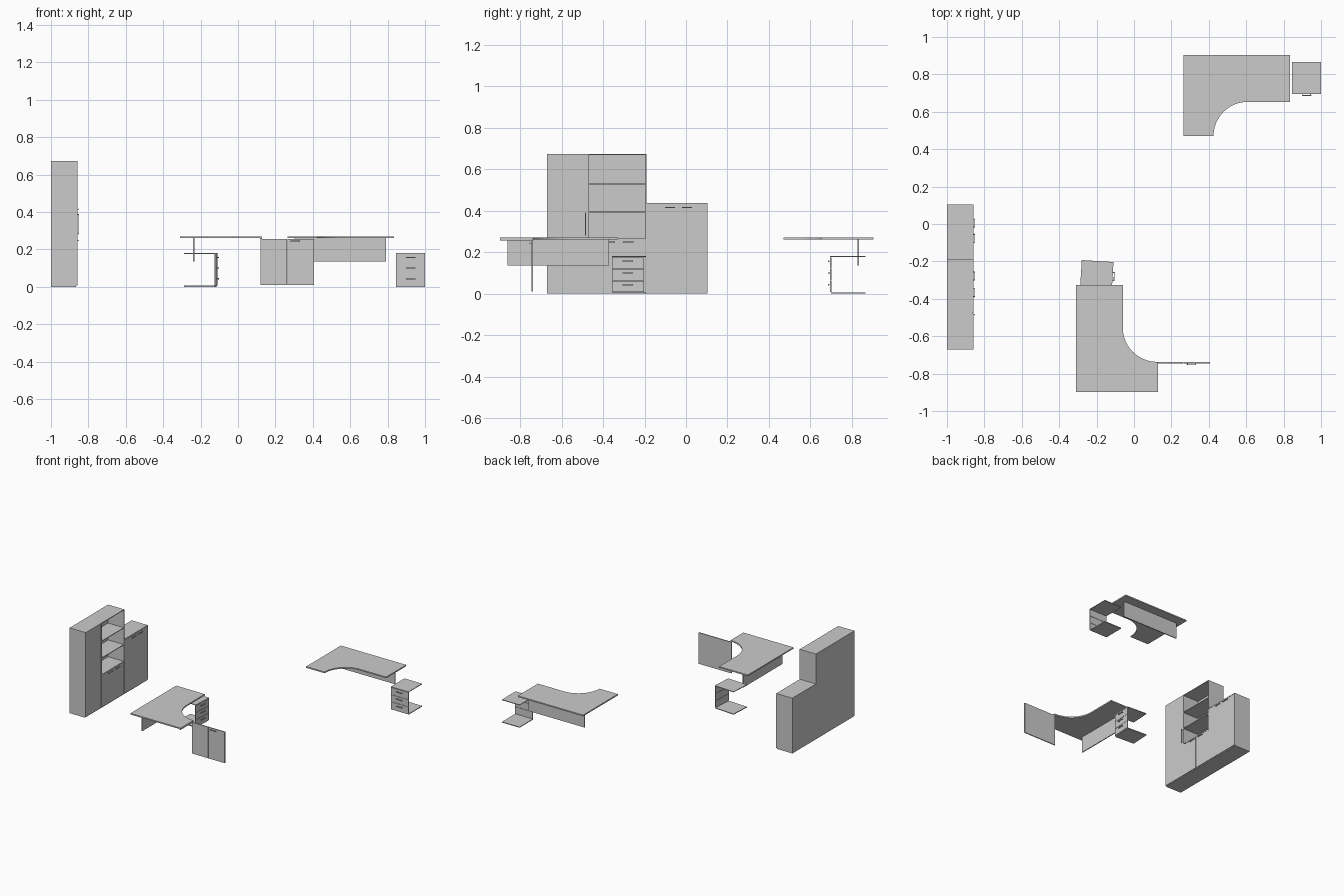
import bpy, bmesh
from math import sin, cos, pi, radians
from mathutils import Matrix, Vector

if "Cube" in bpy.data.objects:
    bpy.data.objects.remove(bpy.data.objects["Cube"])


def finish(name, bm, mat=None):
    if mat:
        bmesh.ops.transform(bm, matrix=mat, verts=bm.verts)
    bmesh.ops.recalc_face_normals(bm, faces=bm.faces)
    me = bpy.data.meshes.new(name)
    bm.to_mesh(me)
    bm.free()
    ob = bpy.data.objects.new(name, me)
    bpy.context.collection.objects.link(ob)
    return ob


def box(name, x, y, z, mat=None):
    bm = bmesh.new()
    bmesh.ops.create_cube(bm, size=1)
    for v in bm.verts:
        v.co = Vector([(r[0] + r[1]) / 2 + c * (r[1] - r[0])
                       for r, c in zip((x, y, z), v.co)])
    return finish(name, bm, mat)


def extrude(name, pts, z0, z1, mat=None):
    bm = bmesh.new()
    f = bm.faces.new([bm.verts.new((px, py, z0)) for px, py in pts])
    r = bmesh.ops.extrude_face_region(bm, geom=[f])
    for v in r["geom"]:
        if isinstance(v, bmesh.types.BMVert):
            v.co.z = z1
    return finish(name, bm, mat)


def place(x, y, deg):
    return Matrix.Translation((x, y, 0)) @ Matrix.Rotation(radians(deg), 4, 'Z')


# Bar handle on a front facing local -y, bar centred at the matrix origin
def handle(name, mat, length=0.05):
    h = length / 2
    box(name + "_bar", (-h, h), (-0.010, -0.006), (-0.003, 0.003), mat)
    for i, s in enumerate((-1, 1)):
        c = s * (h - 0.004)
        box(f"{name}_post_{i}", (c - 0.002, c + 0.002), (-0.007, 0.001), (-0.002, 0.002), mat)


# Corner desk: outer corner at the origin, long arm +x, short arm -y
def desk(name, mat):
    r = 0.183
    arc = [(0.16 + r - r * cos(a), -0.433 + r * sin(a))
           for a in [pi / 2 * i / 16 for i in range(17)]]
    pts = [(0, 0), (0, -0.433)] + arc + [(0.57, -0.25), (0.57, 0)]
    extrude(name + "_top", pts, 0.26, 0.27, mat)
    box(name + "_modesty_panel", (0.036, 0.526), (-0.077, -0.07), (0.135, 0.26), mat)


# Open drawer pedestal centred at the origin, drawers facing -y
def pedestal(name, mat):
    box(name + "_top", (-0.077, 0.077), (-0.085, 0.085), (0.176, 0.181), mat)
    box(name + "_base", (-0.077, 0.077), (-0.08, 0.085), (0, 0.006), mat)
    for i in range(3):
        z = 0.007 + i * 0.0565
        box(f"{name}_drawer_{i}", (-0.077, 0.077), (-0.085, -0.079), (z, z + 0.0545), mat)
        handle(f"{name}_handle_{i}", mat @ Matrix.Translation((0, -0.085, z + 0.036)))


desk("back_desk", place(0.265, 0.903, 0))
desk("front_desk", place(-0.31, -0.897, 90))
box("front_desk_end_strip", (0.118, 0.128), (-0.897, -0.74), (0.256, 0.27))
pedestal("back_pedestal", place(0.923, 0.78, 0))
pedestal("front_pedestal", place(-0.199, -0.275, 86.5))

# Pair of freestanding doors beside the front desk
for i, x in enumerate((0.121, 0.265)):
    box(f"loose_door_{i}", (x, x + 0.141), (-0.745, -0.738), (0.01, 0.256))
handle("loose_door_handle", Matrix.Translation((0.307, -0.745, 0.243)))

# Cabinet carcass: wardrobe, lower block under the niche, low cupboard
BX, FX = -1.0, -0.859
body = (BX, FX - 0.006)
box("wardrobe_body", body, (-0.67, -0.474), (0, 0.672))
box("middle_cupboard_body", body, (-0.474, -0.19), (0, 0.262))
box("low_cupboard_body", body, (-0.19, 0.103), (0, 0.43))
box("low_cupboard_top", (BX, FX), (-0.19, 0.103), (0.43, 0.436))

# Open shelf niche
box("niche_back", (BX, BX + 0.005), (-0.474, -0.19), (0.262, 0.672))
box("niche_side", (BX, FX), (-0.196, -0.19), (0.262, 0.672))
box("niche_inner_side", (BX, FX), (-0.476, -0.47), (0.262, 0.672))
for i, z in enumerate((0.26, 0.392, 0.525, 0.667)):
    box(f"niche_shelf_{i}", (BX, FX), (-0.474, -0.192), (z, z + 0.005))

# Cabinet doors and handles: (y range, top, handle y, handle z, vertical)
doors = [((-0.67, -0.478), 0.672, -0.485, 0.335, True),
         ((-0.474, -0.333), 0.259, -0.367, 0.248, False),
         ((-0.331, -0.191), 0.259, -0.278, 0.248, False),
         ((-0.189, -0.044), 0.429, -0.077, 0.415, False),
         ((-0.042, 0.103), 0.429, 0.005, 0.415, False)]
for i, (yr, top, hy, hz, vert) in enumerate(doors):
    box(f"cabinet_door_{i}", (FX - 0.006, FX), yr, (0.006, top))
    m = Matrix.Translation((FX, hy, hz)) @ Matrix.Rotation(pi / 2, 4, 'Z')
    if vert:
        m = m @ Matrix.Rotation(pi / 2, 4, 'Y')
    handle(f"cabinet_handle_{i}", m, 0.11 if vert else 0.05)
